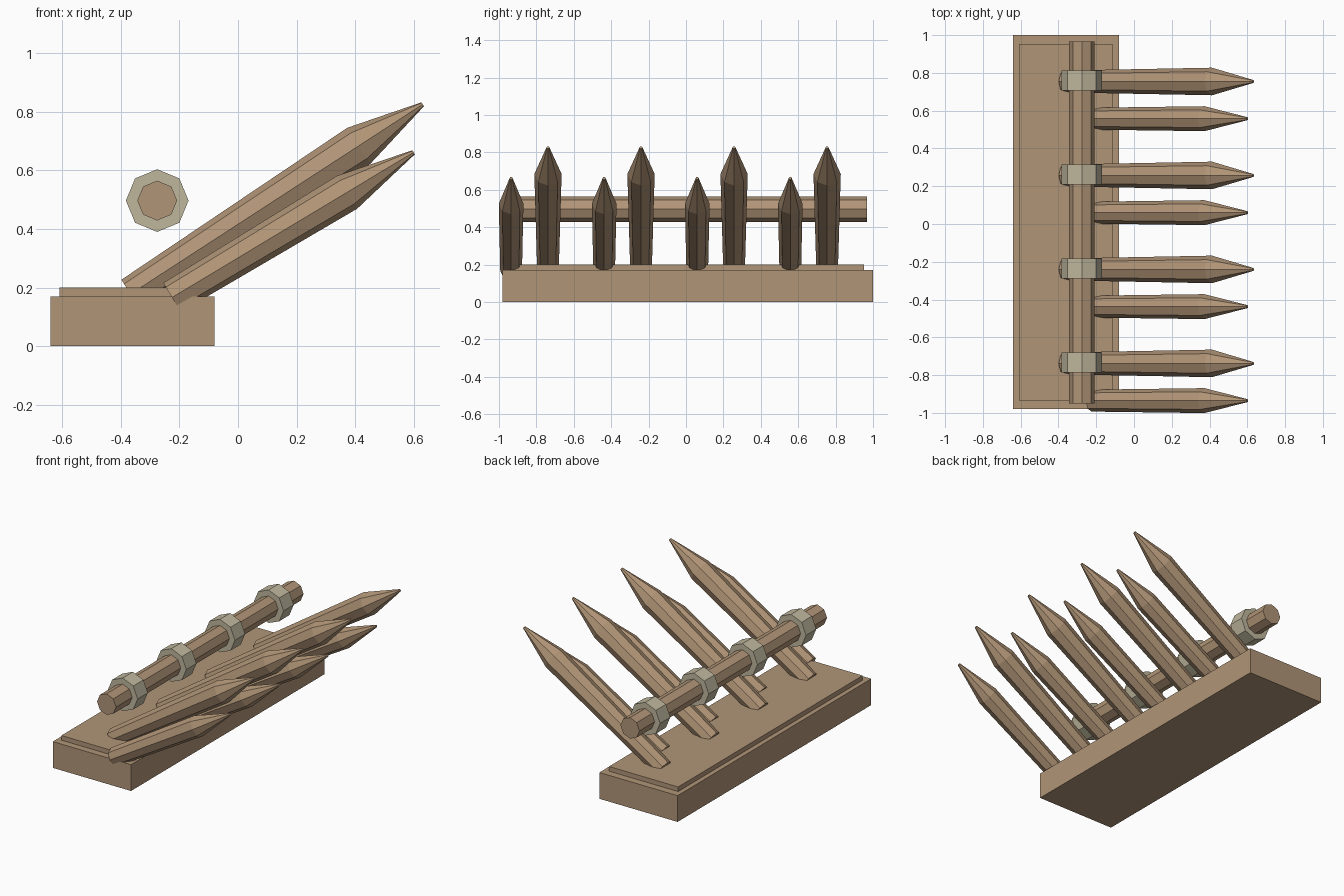
import bpy, bmesh, math
from mathutils import Matrix, Vector

if "Cube" in bpy.data.objects:
    bpy.data.objects.remove(bpy.data.objects["Cube"])


def material(name, rgb):
    m = bpy.data.materials.new(name)
    m.diffuse_color = (*rgb, 1)
    m.use_nodes = True
    m.node_tree.nodes["Principled BSDF"].inputs["Base Color"].default_value = m.diffuse_color
    return m


wood = material("wood", (0.44, 0.30, 0.185))
binding = material("pale_rope", (0.52, 0.475, 0.34))


def finish(bm, name, mat):
    bmesh.ops.recalc_face_normals(bm, faces=bm.faces)
    me = bpy.data.meshes.new(name)
    bm.to_mesh(me)
    bm.free()
    me.materials.append(mat)
    ob = bpy.data.objects.new(name, me)
    bpy.context.collection.objects.link(ob)
    return ob


def box(name, lo, hi, mat):
    lo, hi = Vector(lo), Vector(hi)
    bm = bmesh.new()
    bmesh.ops.create_cube(bm, size=1, matrix=Matrix.Translation((lo + hi) / 2) @ Matrix.Diagonal((*(hi - lo), 1)))
    return finish(bm, name, mat)


def octagon_loft(name, sections, matrix, mat):
    """Eight-sided solid along local x; sections are (position, radius)."""
    bm = bmesh.new()
    loops = [[bm.verts.new(matrix @ Vector((p, r * math.cos(k * math.pi / 4), r * math.sin(k * math.pi / 4))))
              for k in range(8)] for p, r in sections]
    for a, b in zip(loops, loops[1:]):
        for k in range(8):
            n = (k + 1) % 8
            bm.faces.new((a[k], a[n], b[n], b[k]))
    bm.faces.new(loops[0])
    bm.faces.new(loops[-1])
    return finish(bm, name, mat)


# Stepped base
box("base", (-0.64, -0.98, 0), (-0.08, 1.0, 0.17), wood)
box("base_top", (-0.61, -0.935, 0.165), (-0.115, 0.952, 0.20), wood)

# Crossbar running along y
along_y = Matrix.Translation((-0.276, 0, 0.497)) @ Matrix.Rotation(math.pi / 2, 4, 'Z')
octagon_loft("crossbar", [(-0.95, 0.068), (0.967, 0.068)], along_y, wood)


def spike(name, tip, degrees, length, shoulder, r_end, r_mid):
    m = Matrix.Translation(tip) @ Matrix.Rotation(-math.radians(degrees), 4, 'Y')
    octagon_loft(name, [(-length, r_end), (-shoulder, r_mid), (0, 0.008)], m, wood)


# Alternating long and short sharpened stakes, with a binding ring beside each long one
for i in range(4):
    y = -0.738 + i * 0.4975
    spike(f"long_stake_{i}", (0.631, y, 0.826), 33, 1.19, 0.26, 0.058, 0.073)
    spike(f"short_stake_{i}", (0.60, y - 0.197, 0.662), 31, 0.963, 0.265, 0.058, 0.066)
    octagon_loft(f"binding_ring_{i}", [(y - 0.047, 0.107), (y + 0.057, 0.107)], along_y, binding)
